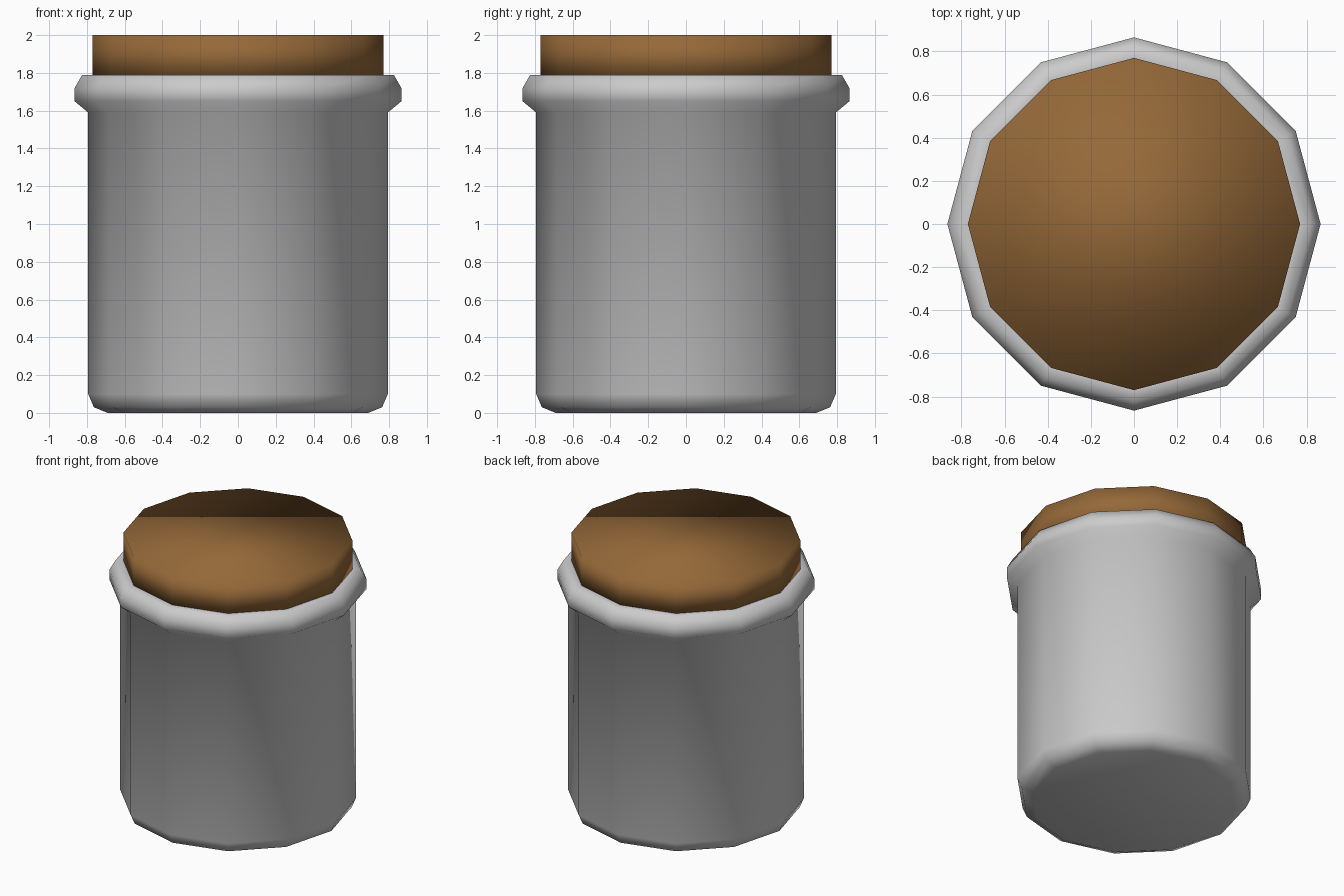
import bpy, bmesh
from math import cos, sin, tau

if "Cube" in bpy.data.objects:
    bpy.data.objects.remove(bpy.data.objects["Cube"])

SIDES = 12


def lathe(name, profile, cap_top=True):
    """Spin (radius, z) points around z into a 12-sided smooth-shaded body."""
    bm = bmesh.new()
    rings = [[bm.verts.new((r * cos(tau * i / SIDES), r * sin(tau * i / SIDES), z))
              for i in range(SIDES)] for r, z in profile]
    for low, high in zip(rings, rings[1:]):
        for i in range(SIDES):
            j = (i + 1) % SIDES
            bm.faces.new((low[i], low[j], high[j], high[i]))
    bm.faces.new(rings[0][::-1])
    if cap_top:
        bm.faces.new(rings[-1])
    for face in bm.faces:
        face.smooth = True
    mesh = bpy.data.meshes.new(name)
    bm.to_mesh(mesh)
    bm.free()
    obj = bpy.data.objects.new(name, mesh)
    bpy.context.collection.objects.link(obj)
    return obj


# Jar body: rounded foot, straight wall, flared lip
lathe("jar", [(0.69, 0.0), (0.763, 0.03), (0.793, 0.10), (0.793, 1.59),
              (0.865, 1.65), (0.865, 1.72), (0.825, 1.79), (0.77, 1.79)],
      cap_top=False)

# Cork stopper seated in the mouth
cork = lathe("cork", [(0.77, 1.77), (0.77, 2.0)])
brown = bpy.data.materials.new("cork_brown")
brown.diffuse_color = (0.30, 0.14, 0.04, 1.0)
brown.use_nodes = True
brown.node_tree.nodes["Principled BSDF"].inputs["Base Color"].default_value = brown.diffuse_color
cork.data.materials.append(brown)
